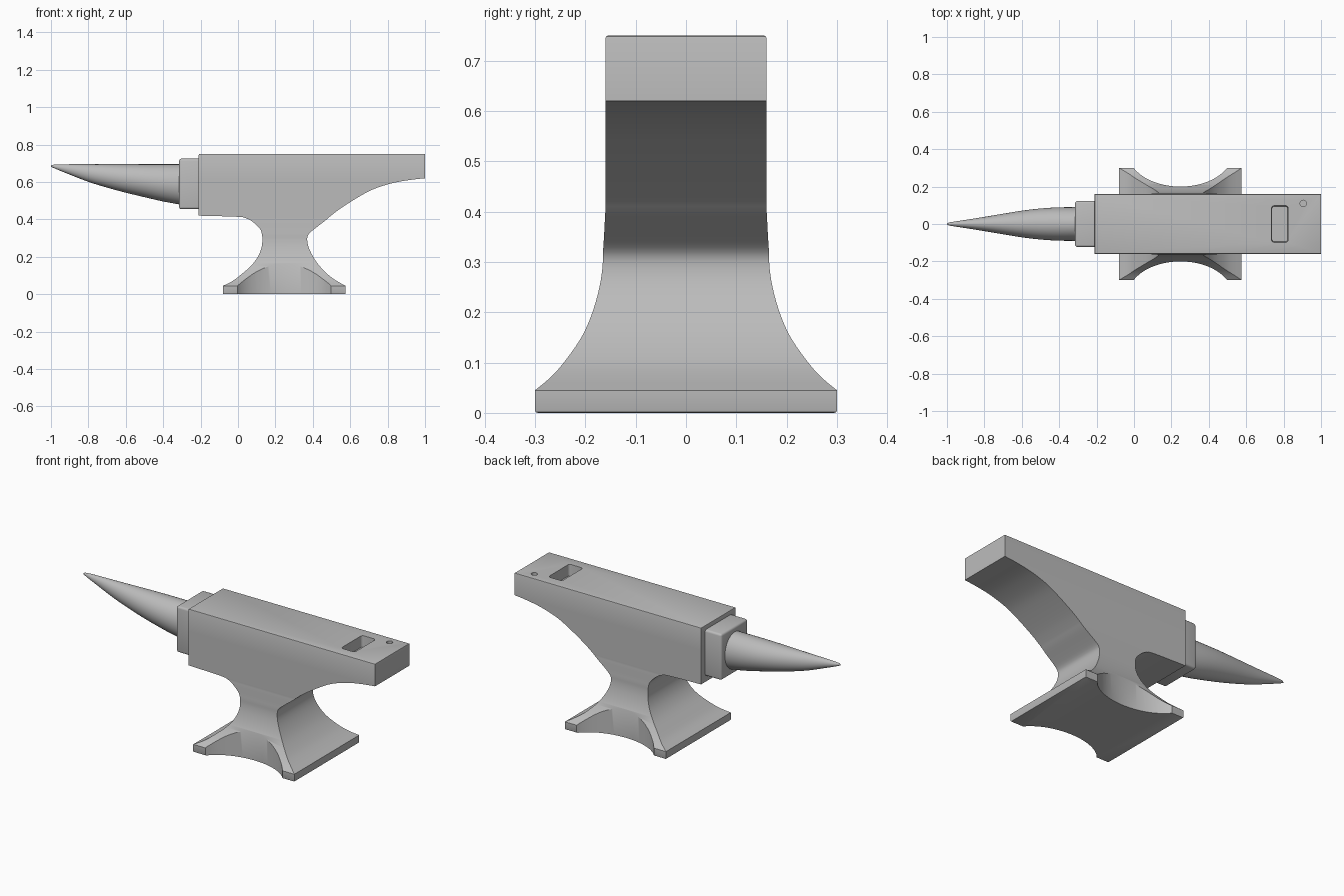
import bpy, bmesh, math
from mathutils import Vector

if "Cube" in bpy.data.objects:
    bpy.data.objects.remove(bpy.data.objects["Cube"])

steel = bpy.data.materials.new("steel_grey")
steel.diffuse_color = (0.5, 0.5, 0.5, 1)
steel.use_nodes = True
steel.node_tree.nodes["Principled BSDF"].inputs["Base Color"].default_value = steel.diffuse_color


def finish(bm, name, hidden=False):
    bmesh.ops.recalc_face_normals(bm, faces=bm.faces)
    me = bpy.data.meshes.new(name)
    bm.to_mesh(me)
    bm.free()
    ob = bpy.data.objects.new(name, me)
    bpy.context.collection.objects.link(ob)
    me.materials.append(steel)
    ob.hide_render = hidden
    return ob


def loft(rings):
    bm = bmesh.new()
    loops = [[bm.verts.new(p) for p in r] for r in rings]
    n = len(loops[0])
    for a, b in zip(loops, loops[1:]):
        for i in range(n):
            j = (i + 1) % n
            bm.faces.new((a[i], a[j], b[j], b[i]))
    bm.faces.new(loops[0])
    bm.faces.new(loops[-1])
    return bm


def smooth_rows(rows, steps):
    # Catmull-Rom through table rows
    rows = [Vector(r) for r in rows]
    pts = [2 * rows[0] - rows[1]] + rows + [2 * rows[-1] - rows[-2]]
    out = []
    for a, b, c, d in zip(pts, pts[1:], pts[2:], pts[3:]):
        for k in range(steps):
            t = k / steps
            out.append(0.5 * (2 * b + (c - a) * t + (2 * a - 5 * b + 4 * c - d) * t**2
                              + (3 * b - a - 3 * c + d) * t**3))
    return out + [rows[-1]]


def shade(ob, angle=30):
    bpy.ops.object.select_all(action='DESELECT')
    bpy.context.view_layer.objects.active = ob
    ob.select_set(True)
    bpy.ops.object.shade_smooth_by_angle(angle=math.radians(angle))


# body and foot: rows of (z, left x, right x, half depth)
waist = [(.045, -.08, .575, .30), (.07, -.03, .53, .27), (.10, .01, .487, .243),
         (.15, .068, .437, .208), (.20, .106, .402, .186), (.25, .126, .378, .172),
         (.29, .13, .37, .166), (.32, .128, .377, .165), (.35, .117, .41, .163),
         (.39, .075, .462, .161), (.405, .045, .48, .16), (.414, 0, .49, .16),
         (.42, -.21, .497, .16)]
heel = [(.42, -.21, .497, .16), (.46, -.21, .55, .16), (.52, -.21, .645, .16),
        (.56, -.21, .72, .16), (.59, -.21, .81, .16), (.605, -.21, .88, .16),
        (.615, -.21, .95, .16), (.62, -.21, 1, .16)]
rows = ([(0, -.08, .575, .30)] + smooth_rows(waist, 3)[:-1]
        + smooth_rows(heel, 3) + [(.75, -.21, 1, .16)])
bm = loft([[(l, -h, z), (r, -h, z), (r, h, z), (l, h, z)] for z, l, r, h in rows])
rim = [e for e in bm.edges if all(v.co.z > .74 for v in e.verts)
       or all(v.co.z < .001 for v in e.verts)]
bmesh.ops.bevel(bm, geom=rim, offset=.005, segments=2, profile=.5, affect='EDGES')
body = finish(bm, "anvil_body")


def cut(cutter):
    m = body.modifiers.new("cut", 'BOOLEAN')
    m.operation = 'DIFFERENCE'
    m.solver = 'EXACT'
    m.object = cutter


def oval(x, y, a, b, z, n):
    return [(x + a * math.cos(2 * math.pi * i / n), y + b * math.sin(2 * math.pi * i / n), z)
            for i in range(n)]


# curved hollows in the front and back of the foot
for side, name in ((-1, "front_hollow_cutter"), (1, "back_hollow_cutter")):
    cut(finish(loft([oval(.248, side * .382, .28, .182, z, 96) for z in (-.1, .4)]), name, True))

# square tool hole with rounded corners, narrowing to its floor
def rounded(z, hx, hy, r=.015):
    pts = []
    for i in range(24):
        a = 2 * math.pi * (i + .5) / 24
        c, s = math.cos(a), math.sin(a)
        pts.append((.78 + math.copysign(hx - r, c) + r * c, math.copysign(hy - r, s) + r * s, z))
    return pts

cut(finish(loft([rounded(.685, .042, .095), rounded(.8, .047, .1)]), "tool_hole_cutter", True))

# small round punch hole
cut(finish(loft([oval(.905, .11, .017, .017, z, 24) for z in (.69, .8)]),
           "punch_hole_cutter", True))

# bake the cuts, then drop the cutters
bpy.context.view_layer.objects.active = body
body.select_set(True)
for m in list(body.modifiers):
    cutter = m.object
    bpy.ops.object.modifier_apply(modifier=m.name)
    bpy.data.objects.remove(cutter)
shade(body)

# stepped block between body and horn
bm = loft([[(x, -.123, .455), (x, .123, .455), (x, .123, .725), (x, -.123, .725)]
           for x in (-.315, -.2)])
bmesh.ops.bevel(bm, geom=[e for e in bm.edges if any(v.co.x < -.3 for v in e.verts)],
                offset=.012, segments=3, profile=.5, affect='EDGES')
shade(finish(bm, "step_block"))

# horn: rows of (x, bottom z, top z, half depth)
horn_rows = [(-.30, .478, .695, .09), (-.4, .496, .695, .089), (-.5, .519, .695, .083),
             (-.6, .543, .695, .071), (-.7, .570, .695, .055), (-.8, .601, .695, .038),
             (-.9, .640, .695, .022), (-.96, .664, .694, .013), (-.99, .677, .692, .007),
             (-1, .682, .687, .002)]
horn = []
for x, lo, hi, h in smooth_rows(horn_rows, 3):
    horn.append([(x, h * math.cos(a), (lo + hi) / 2 + (hi - lo) / 2 * math.sin(a))
                 for a in (2 * math.pi * i / 40 for i in range(40))])
shade(finish(loft(horn), "horn"), 50)
